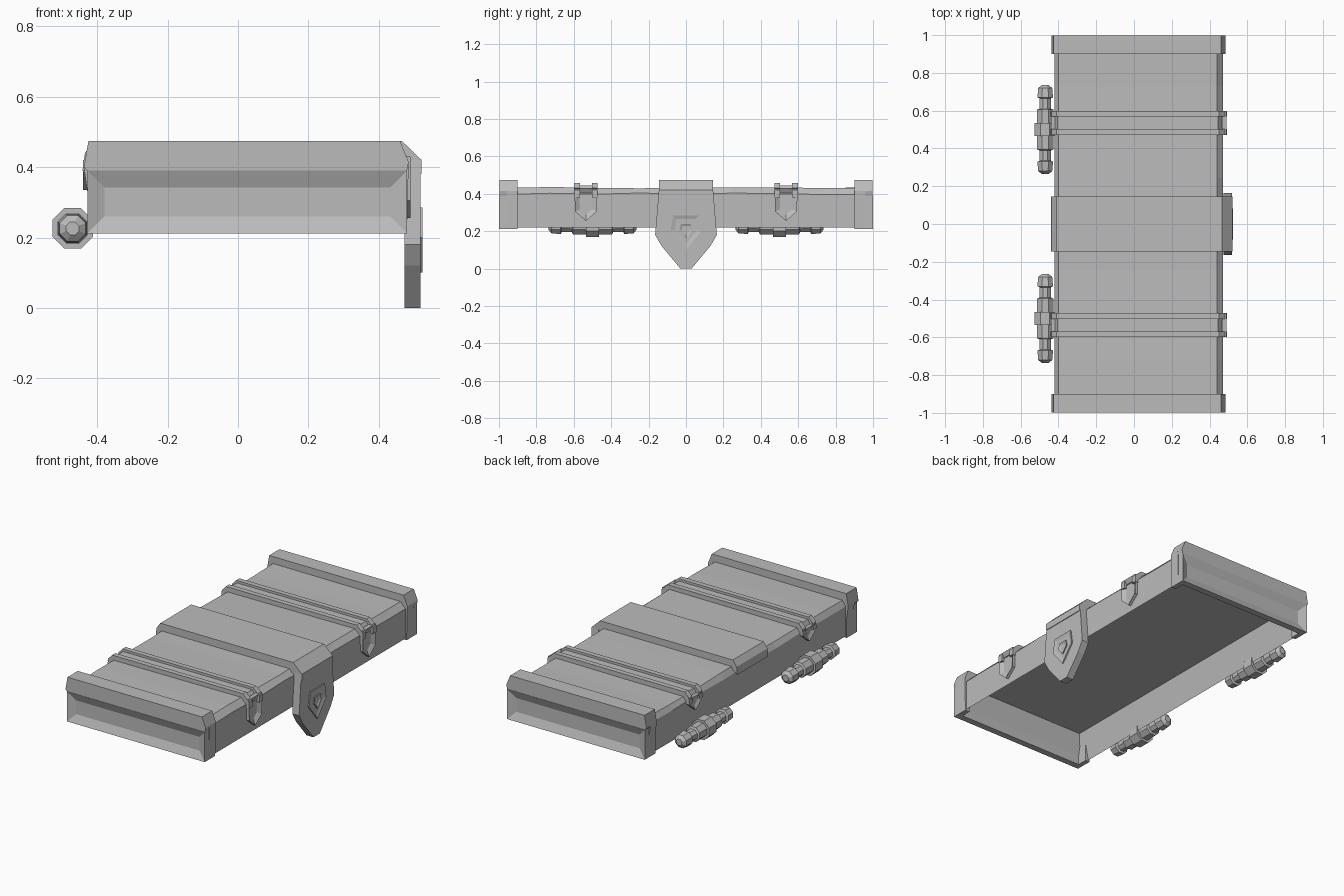
import bpy, bmesh, math, random
from mathutils import Vector

random.seed(4)
if "Cube" in bpy.data.objects:
    bpy.data.objects.remove(bpy.data.objects["Cube"])

grey = bpy.data.materials.new("plain grey")
grey.use_nodes = True
COLOR = (0.5, 0.5, 0.5, 1)
grey.diffuse_color = COLOR
grey.node_tree.nodes["Principled BSDF"].inputs["Base Color"].default_value = COLOR


def finish(name, bm):
    mesh = bpy.data.meshes.new(name)
    bm.to_mesh(mesh)
    bm.free()
    mesh.materials.append(grey)
    obj = bpy.data.objects.new(name, mesh)
    bpy.context.collection.objects.link(obj)
    return obj


def prism(name, profile, axis, start, end, recess=None, segs=1, wobble=0):
    """Extrude a profile along x (profile in y, z) or along y (profile in x, z).
    recess = (direction, border, depth) hollows the faces looking that way."""
    bm = bmesh.new()
    rings = []
    for i in range(segs + 1):
        t = start + (end - start) * i / segs
        rings.append([bm.verts.new((u, t, w) if axis == "y" else (t, u, w))
                      for u, w in profile])
    n = len(profile)
    for a, b in zip(rings, rings[1:]):
        for i in range(n):
            j = (i + 1) % n
            bm.faces.new((a[i], a[j], b[j], b[i]))
    bm.faces.new(rings[0])
    bm.faces.new(rings[-1])
    bmesh.ops.recalc_face_normals(bm, faces=bm.faces)
    if recess:
        direction, border, depth = Vector(recess[0]), recess[1], recess[2]
        faces = [f for f in bm.faces if f.normal.dot(direction) > 0.9]
        bmesh.ops.inset_region(bm, faces=faces, thickness=border, use_even_offset=True)
        inner = list({v for f in faces for v in f.verts})
        bmesh.ops.translate(bm, verts=inner, vec=-direction * depth)
    if wobble:
        # Hand-hewn unevenness along the upper surface
        for v in bm.verts:
            if v.co.z > 0.4:
                v.co.z += random.uniform(-wobble, wobble)
    return finish(name, bm)


def scaled(points, factor, centre):
    return [(u * factor, centre + (w - centre) * factor) for u, w in points]


# Hollow lid body, open underneath
body_profile = [(-0.42, 0.22), (-0.42, 0.4), (-0.4, 0.432),
                (0.44, 0.432), (0.472, 0.4), (0.472, 0.22)]
prism("lid_body", body_profile, "y", -0.97, 0.97,
      recess=((0, 0, -1), 0.035, 0.175), segs=8, wobble=0.005)

# End caps: an arch wrapped round the body and a plate with a sunken panel
cap_outer = [(-0.428, 0.212), (-0.428, 0.33), (-0.438, 0.4), (-0.425, 0.475),
             (0.46, 0.475), (0.485, 0.415), (0.48, 0.212)]
cap_inner = [(0.45, 0.212), (0.45, 0.41), (-0.4, 0.41), (-0.4, 0.212)]
for side, word in ((-1, "front"), (1, "back")):
    prism(word + "_end_arch", cap_outer + cap_inner, "y", side * 0.9, side * 0.96)
    prism(word + "_end_plate", cap_outer, "y", side * 0.955, side * 0.997)
    # Raised border round the panel, then the panel face
    rim = [(-0.428, 0.212), (-0.428, 0.39), (0.48, 0.39), (0.48, 0.212)]
    prism(word + "_end_panel", [(u, w) for u, w in rim], "y",
          side * 0.96, side * 0.999, recess=((0, side, 0), 0.048, 0.02))

# The plate behind each sunken panel is opened so that the panel shows
for word, side in (("front", -1), ("back", 1)):
    plate = bpy.data.objects[word + "_end_plate"]
    bm = bmesh.new()
    bm.from_mesh(plate.data)
    for v in bm.verts:
        if v.co.z < 0.34:
            v.co.z = 0.389
    bm.to_mesh(plate.data)
    bm.free()

# Broad central band over the top
band = [(-0.44, 0.395), (-0.435, 0.44), (-0.41, 0.475), (0.465, 0.475),
        (0.522, 0.42), (0.522, 0.38), (0.47, 0.38), (0.44, 0.42), (-0.4, 0.42)]
prism("centre_band", band, "y", -0.145, 0.145)

# Hanging latch with its pointed five-sided emblem
half = [(0.145, 0.42), (0.165, 0.18), (0.13, 0.12), (0.03, 0)]
latch = half + [(-u, w) for u, w in reversed(half)]
prism("latch_plate", latch, "x", 0.473, 0.518)
pentagon = [(-0.068, 0.285), (0.068, 0.285), (0.082, 0.2), (0, 0.1), (-0.082, 0.2)]
prism("emblem_ring", pentagon, "x", 0.51, 0.525, recess=((1, 0, 0), 0.02, 0.006))
prism("emblem_centre", scaled(pentagon, 0.42, 0.205), "x", 0.51, 0.525,
      recess=((1, 0, 0), 0.012, 0.006))


def strap_tip(y, tip, top):
    return [(y - 0.062, top), (y + 0.062, top), (y + 0.058, tip + 0.05),
            (y, tip), (y - 0.058, tip + 0.05)]


# Two narrow straps, each with a pair of ridges and pointed ends
ridge = [(-0.442, 0.39), (-0.436, 0.43), (-0.41, 0.458), (0.45, 0.458),
         (0.492, 0.42), (0.492, 0.38), (0.46, 0.38), (0.44, 0.42), (-0.4, 0.42), (-0.41, 0.39)]
for y, word in ((-0.535, "front"), (0.535, "back")):
    for offset, part in ((-0.048, "first"), (0.048, "second")):
        prism(f"{word}_strap_{part}_ridge", ridge, "y", y + offset - 0.015, y + offset + 0.015)
    prism(word + "_strap_web", [(-0.43, 0.4), (-0.405, 0.444), (0.445, 0.444), (0.48, 0.4)],
          "y", y - 0.045, y + 0.045)
    prism(word + "_strap_loop", strap_tip(y, 0.255, 0.43), "x", 0.465, 0.49,
          recess=((1, 0, 0), 0.026, 0.015))
    prism(word + "_strap_rear_tip", strap_tip(y, 0.335, 0.42), "x", -0.415, -0.44,
          recess=((-1, 0, 0), 0.02, 0.01))

# Hinge barrels: stepped eight-sided turnings (offset along y, radius)
steps = [(-0.235, 0.02), (-0.22, 0.04), (-0.17, 0.045), (-0.165, 0.032), (-0.11, 0.034),
         (-0.105, 0.047), (-0.035, 0.047), (-0.035, 0.062), (0.035, 0.062)]
steps += [(-t, r) for t, r in reversed(steps[:-2])]
for y, word in ((-0.5, "front"), (0.5, "back")):
    bm = bmesh.new()
    rings = []
    for t, r in steps:
        angles = [math.pi * (k + 0.5) / 4 for k in range(8)]
        rings.append([bm.verts.new((-0.47 + r * math.cos(a), y + t, 0.226 + r * math.sin(a)))
                      for a in angles])
    for a, b in zip(rings, rings[1:]):
        for k in range(8):
            m = (k + 1) % 8
            bm.faces.new((a[k], a[m], b[m], b[k]))
    bm.faces.new(rings[0])
    bm.faces.new(rings[-1])
    bmesh.ops.recalc_face_normals(bm, faces=bm.faces)
    finish(word + "_hinge_barrel", bm)
